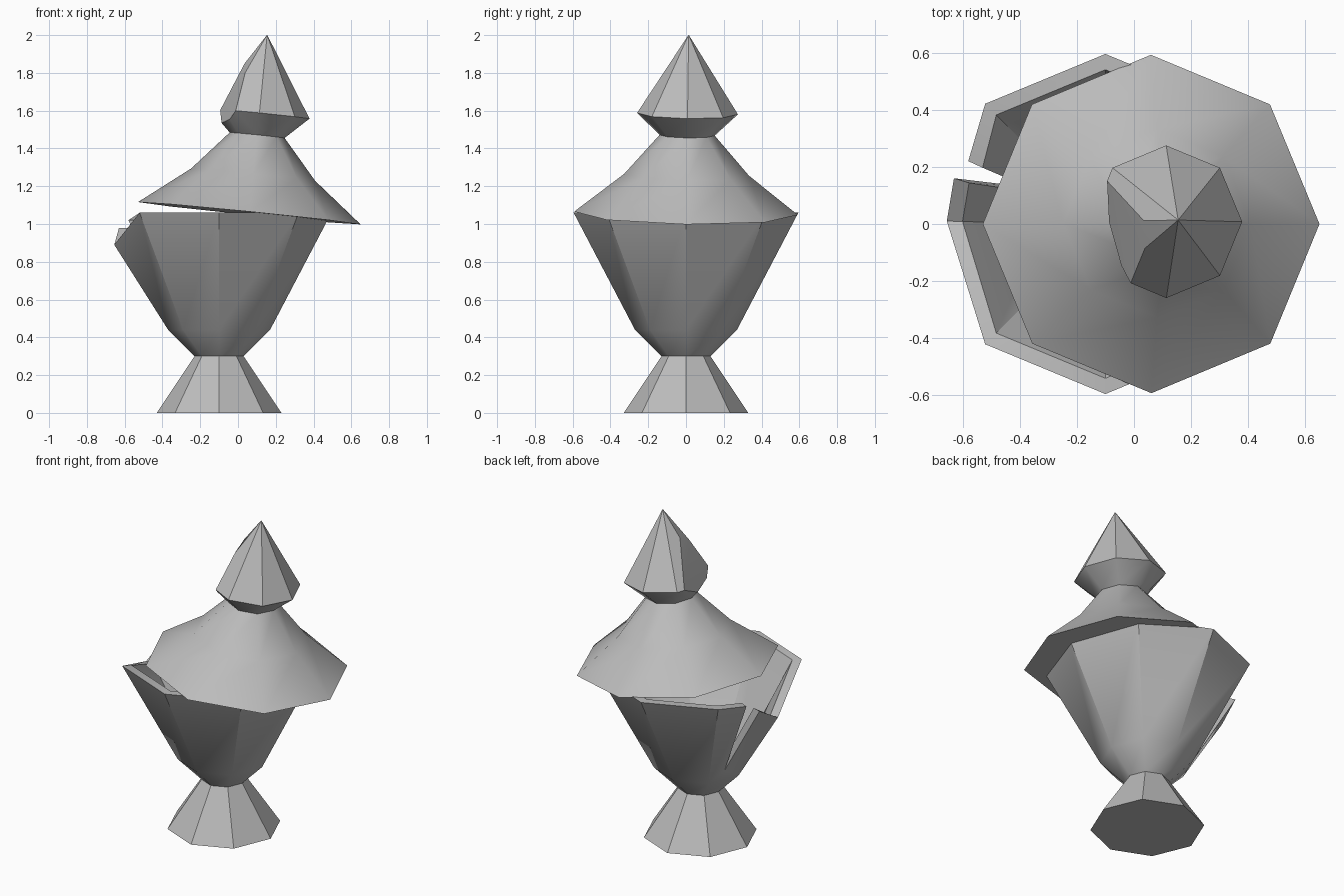
import bpy, bmesh, math
from mathutils import Matrix, Vector

cube = bpy.data.objects.get("Cube")
if cube:
    bpy.data.objects.remove(cube, do_unlink=True)

SIDES = 8
AXIS_X = -0.1

stone = bpy.data.materials.new("grey stone")
stone.use_nodes = True
stone.diffuse_color = (0.5, 0.5, 0.5, 1)
stone.node_tree.nodes["Principled BSDF"].inputs["Base Color"].default_value = (0.5, 0.5, 0.5, 1)


def finish(name, bm):
    bmesh.ops.recalc_face_normals(bm, faces=bm.faces)
    mesh = bpy.data.meshes.new(name)
    bm.to_mesh(mesh)
    bm.free()
    mesh.materials.append(stone)
    obj = bpy.data.objects.new(name, mesh)
    bpy.context.collection.objects.link(obj)
    bpy.ops.object.select_all(action='DESELECT')
    obj.select_set(True)
    bpy.context.view_layer.objects.active = obj
    bpy.ops.object.shade_smooth_by_angle(angle=math.radians(35))
    return obj


def ring_points(r, z, x=0.0):
    return [Vector((x + r * math.cos(k * math.tau / SIDES),
                    r * math.sin(k * math.tau / SIDES), z)) for k in range(SIDES)]


def lathe(profile, x=0.0):
    """Octagonal solid from (radius, height) pairs, capped at both ends."""
    bm = bmesh.new()
    rings = [[bm.verts.new(p) for p in ring_points(r, z, x)] for r, z in profile]
    for low, high in zip(rings, rings[1:]):
        for k in range(SIDES):
            n = (k + 1) % SIDES
            bm.faces.new((low[k], low[n], high[n], high[k]))
    bm.faces.new(rings[0][::-1])
    bm.faces.new(rings[-1])
    bmesh.ops.remove_doubles(bm, verts=bm.verts, dist=0.002)
    return bm


# Foot
finish("urn_foot", lathe([(0.33, 0), (0.13, 0.3)], AXIS_X))

# Bowl: hollow wall with a dropped corner and a V-shaped crack beside it
base = ring_points(0.13, 0.3, AXIS_X)
belly = ring_points(0.27, 0.44, AXIS_X)
rim = ring_points(0.595, 1.06, AXIS_X)
rim[4] = Vector((-0.655, 0.01, 0.89))
crack = [Vector((-0.58, 0.22, 1.02)), Vector((-0.362, 0.128, 0.52)),
         Vector((-0.63, 0.16, 0.98))]


def inset(p, amount=0.055):
    axis = Vector((AXIS_X, 0, p.z))
    out = p - axis
    return axis + out * (1 - amount / out.length)


def bowl_wall(bm, move):
    lo, mid, top, cut = [[bm.verts.new(move(p)) for p in pts]
                         for pts in (base, belly, rim, crack)]
    left, tip, right = cut
    for k in range(SIDES):
        n = (k + 1) % SIDES
        bm.faces.new((lo[k], lo[n], mid[n], mid[k]))
        if k != 3:
            bm.faces.new((mid[k], mid[n], top[n], top[k]))
    bm.faces.new((mid[3], tip, left, top[3]))
    bm.faces.new((mid[3], mid[4], tip))
    bm.faces.new((mid[4], top[4], right, tip))
    return lo, top[:4] + cut + top[4:]


bm = bmesh.new()
outer_base, outer_rim = bowl_wall(bm, lambda p: p)
inner_base, inner_rim = bowl_wall(bm, inset)
for outer, inner in ((outer_base, inner_base), (outer_rim, inner_rim)):
    for i in range(len(outer)):
        j = (i + 1) % len(outer)
        bm.faces.new((outer[i], outer[j], inner[j], inner[i]))
finish("urn_bowl", bm)

# Tilted lid with a finial that has one chipped side
bm = lathe([(0.592, 0), (0.33, 0.205), (0.146, 0.415), (0.267, 0.53), (0.0005, 0.95)])
tilt = (Matrix.Translation((0.06, 0, 1.057)) @ Matrix.Rotation(0.1, 4, 'Y')
        @ Matrix.Rotation(-0.015, 4, 'X'))
bm.transform(tilt)
finial_faces = [f for f in bm.faces if f.calc_center_median().z > 1.5]
geom = set(finial_faces)
for f in finial_faces:
    geom.update(f.edges)
    geom.update(f.verts)
cut = bmesh.ops.bisect_plane(bm, geom=list(geom), dist=0.0001,
                             plane_co=(0.03, 0.015, 1.84),
                             plane_no=(-0.974, -0.227, 0.38), clear_outer=True)
edges = [e for e in cut["geom_cut"] if isinstance(e, bmesh.types.BMEdge)]
bmesh.ops.holes_fill(bm, edges=edges, sides=0)
finish("urn_lid", bm)
